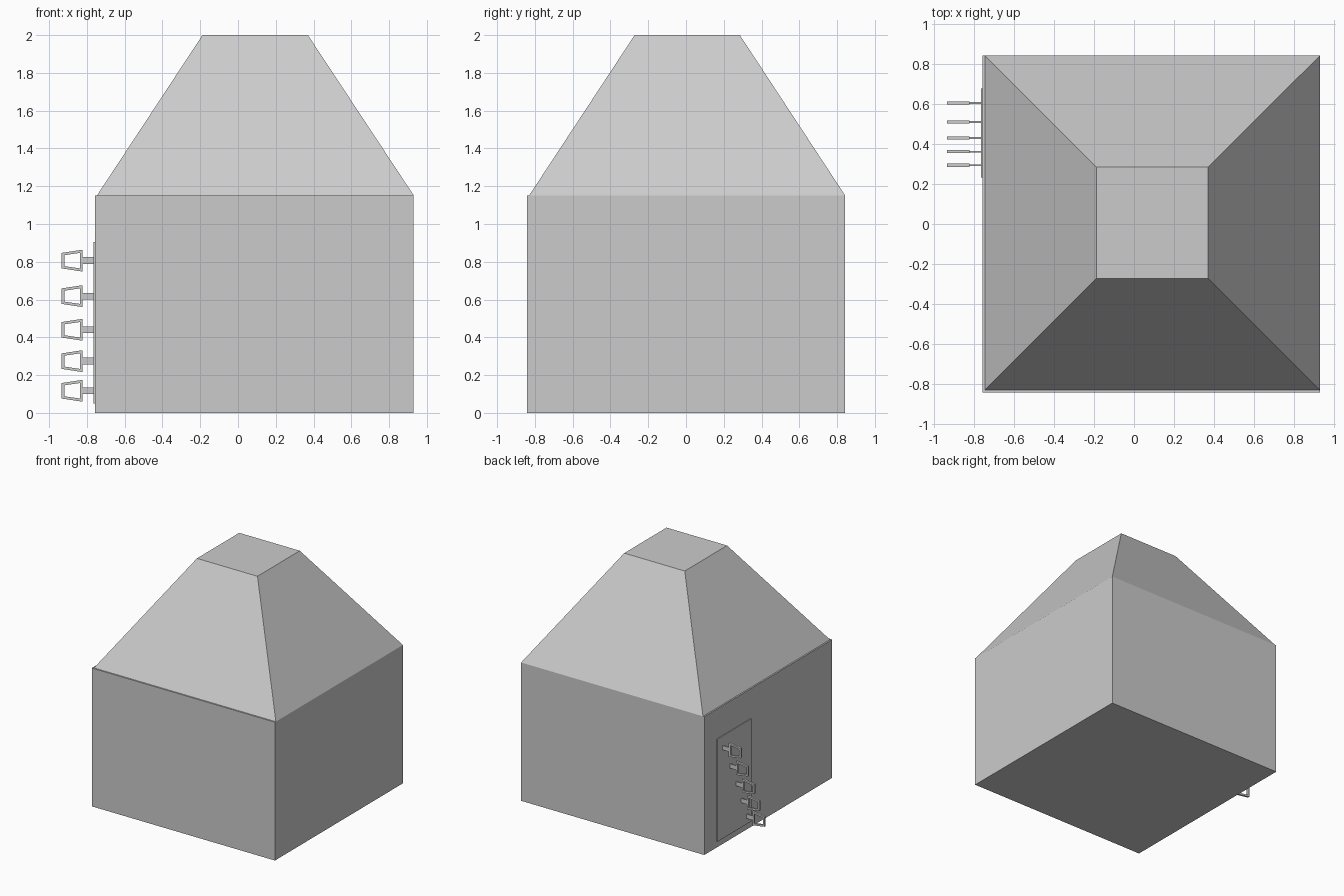
import bpy, bmesh

if "Cube" in bpy.data.objects:
    bpy.data.objects.remove(bpy.data.objects["Cube"])


def make_object(name, verts, faces):
    mesh = bpy.data.meshes.new(name)
    mesh.from_pydata(verts, [], faces)
    bm = bmesh.new()
    bm.from_mesh(mesh)
    bmesh.ops.recalc_face_normals(bm, faces=bm.faces)
    bm.to_mesh(mesh)
    bm.free()
    obj = bpy.data.objects.new(name, mesh)
    bpy.context.collection.objects.link(obj)
    return obj


def frustum(name, low, high, z0, z1):
    """Box or frustum between two rectangles (x0, x1, y0, y1)."""
    verts = []
    for (x0, x1, y0, y1), z in ((low, z0), (high, z1)):
        verts += [(x0, y0, z), (x1, y0, z), (x1, y1, z), (x0, y1, z)]
    faces = [(3, 2, 1, 0), (4, 5, 6, 7)]
    faces += [(i, (i + 1) % 4, (i + 1) % 4 + 4, i + 4) for i in range(4)]
    return make_object(name, verts, faces)


def box(name, x0, x1, y0, y1, z0, z1):
    return frustum(name, (x0, x1, y0, y1), (x0, x1, y0, y1), z0, z1)


def ring(name, y, z, half_y):
    """Trapezoid frame lying in the xz plane."""
    outer = [(-0.934, -0.041), (-0.822, -0.058), (-0.822, 0.058), (-0.934, 0.041)]
    inner = [(-0.919, -0.029), (-0.837, -0.041), (-0.837, 0.041), (-0.919, 0.029)]
    verts = [(px, y + s * half_y, z + pz)
             for s in (-1, 1) for loop in (outer, inner) for px, pz in loop]
    faces = []
    for i in range(4):
        j = (i + 1) % 4
        faces += [(i, j, j + 4, i + 4), (i + 8, i + 12, j + 12, j + 8),
                  (i, i + 8, j + 8, j), (i + 4, j + 4, j + 12, i + 12)]
    return make_object(name, verts, faces)


# Main body and tapered roof, leaving a narrow ledge on the left and front
box("body", -0.758, 0.93, -0.842, 0.842, 0, 1.152)
frustum("roof", (-0.746, 0.93, -0.83, 0.842), (-0.188, 0.37, -0.272, 0.285), 1.152, 2.0)

# Thin panel on the left wall
box("wall_panel", -0.765, -0.757, 0.232, 0.678, 0.05, 0.905)

# Diagonal row of handles: flat stem plus trapezoid grip
handles = [(0.605, 0.806), (0.51, 0.618), (0.43, 0.44), (0.362, 0.274), (0.294, 0.117)]
for n, (y, z) in enumerate(handles, 1):
    box(f"handle_stem_{n}", -0.824, -0.76, y - 0.004, y + 0.004, z - 0.018, z + 0.018)
    ring(f"handle_grip_{n}", y, z, 0.008)
